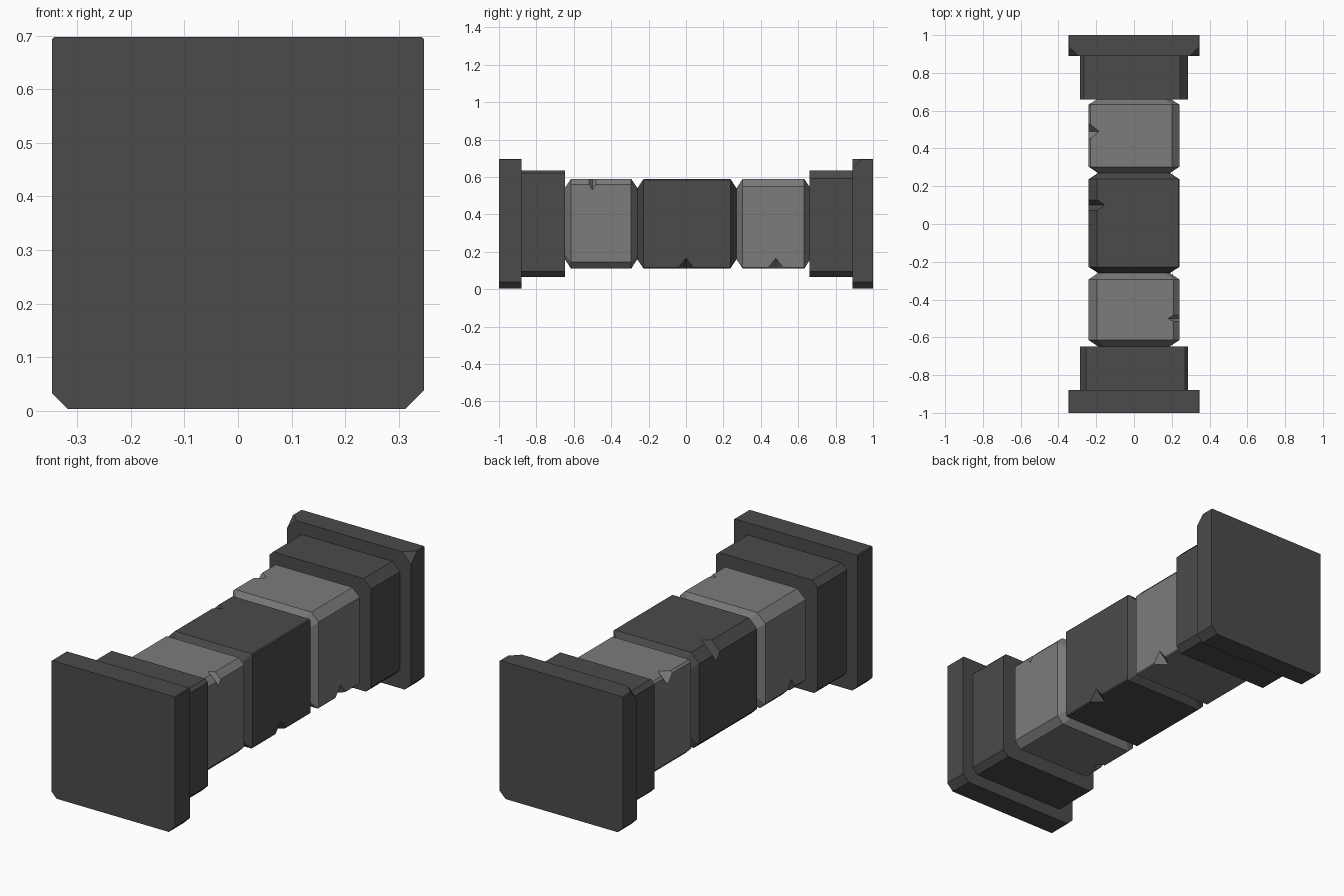
import bpy, bmesh

if "Cube" in bpy.data.objects:
    bpy.data.objects.remove(bpy.data.objects["Cube"])

def material(name, v):
    m = bpy.data.materials.new(name)
    m.diffuse_color = (v, v, v, 1)
    m.use_nodes = True
    m.node_tree.nodes["Principled BSDF"].inputs["Base Color"].default_value = m.diffuse_color
    return m

DARK = material("dark_stone", 0.07)
LIGHT = material("light_stone", 0.2)
CZ = 0.35  # height of the long axis

def section(h, cuts):
    """Square outline; cuts = chamfers at top right, top left, bottom left, bottom right."""
    pts = []
    for (sx, sz), c in zip(((1, 1), (-1, 1), (-1, -1), (1, -1)), cuts):
        pair = [(sx * h, sz * (h - c)), (sx * (h - c), sz * h)]
        pts += pair if sx * sz > 0 else pair[::-1]
    return pts

def stone(name, y0, y1, h, cuts, mat, end=None):
    """Loft a chamfered square along y; end = (length, inset) of the end chamfers."""
    rings = [(y0, 0), (y1, 0)]
    if end:
        d, i = end
        rings = [(y0, i), (y0 + d, 0), (y1 - d, 0), (y1, i)]
    bm = bmesh.new()
    loops = []
    for y, inset in rings:
        s = (h - inset) / h
        loops.append([bm.verts.new((x * s, y, CZ + z * s)) for x, z in section(h, cuts)])
    for a, b in zip(loops, loops[1:]):
        for k in range(8):
            n = (k + 1) % 8
            bm.faces.new((a[k], a[n], b[n], b[k]))
    bm.faces.new(loops[0])
    bm.faces.new(loops[-1])
    bmesh.ops.recalc_face_normals(bm, faces=bm.faces)
    me = bpy.data.meshes.new(name)
    bm.to_mesh(me)
    bm.free()
    ob = bpy.data.objects.new(name, me)
    bpy.context.collection.objects.link(ob)
    me.materials.append(mat)
    return ob

def chip(ob, x, y, z, r=(0.075, 0.05, 0.075)):
    """Knock a V-shaped chip out of an edge with an octahedral cutter."""
    bm = bmesh.new()
    p = [[bm.verts.new([x, y, z][:k] + [[x, y, z][k] + s * r[k]] + [x, y, z][k + 1:])
          for s in (-1, 1)] for k in range(3)]
    for i in (0, 1):
        for j in (0, 1):
            for k in (0, 1):
                bm.faces.new((p[0][i], p[1][j], p[2][k]))
    bmesh.ops.recalc_face_normals(bm, faces=bm.faces)
    me = bpy.data.meshes.new("chip_cutter")
    bm.to_mesh(me)
    bm.free()
    me.materials.append(ob.data.materials[0])
    cutter = bpy.data.objects.new("chip_cutter", me)
    cutter.hide_render = True
    bpy.context.collection.objects.link(cutter)
    mod = ob.modifiers.new("chip", 'BOOLEAN')
    mod.operation, mod.solver, mod.object = 'DIFFERENCE', 'EXACT', cutter
    bpy.context.view_layer.objects.active = ob
    bpy.ops.object.modifier_apply(modifier=mod.name)
    bpy.data.objects.remove(cutter)

# End slabs
stone("front_slab", -1.0, -0.88, 0.347, (0.004, 0.004, 0.03, 0.035), DARK)
back = stone("back_slab", 0.89, 1.0, 0.347, (0.004, 0.004, 0.03, 0.035), DARK)
for sx in (-1, 1):
    chip(back, sx * 0.347, 0.89, 0.697, (0.05, 0.05, 0.05))

# Stepped collars
stone("front_collar", -0.88, -0.648, 0.285, (0.015, 0.03, 0.02, 0.03), DARK)
stone("back_collar", 0.66, 0.89, 0.285, (0.042, 0.02, 0.02, 0.03), DARK)

# Shaft blocks with chamfered ends
END = (0.033, 0.05)
front = stone("front_block", -0.648, -0.26, 0.24, (0.03, 0.045, 0.03, 0.035), LIGHT, END)
middle = stone("middle_block", -0.26, 0.27, 0.24, (0.005, 0.045, 0.03, 0.005), DARK, END)
rear = stone("back_block", 0.27, 0.665, 0.24, (0.04, 0.01, 0.03, 0.005), LIGHT, END)

# Chips along the block edges
TOP, BOTTOM, S = 0.59, 0.11, 0.24
SMALL = (0.055, 0.045, 0.055)
chip(front, S, -0.5, TOP, (0.06, 0.035, 0.06))
chip(front, -S, -0.5, BOTTOM)
chip(middle, -S, 0.1, TOP, (0.085, 0.06, 0.085))
chip(middle, S, 0.0, BOTTOM, SMALL)
chip(rear, -S, 0.49, TOP, SMALL)
chip(rear, S, 0.48, BOTTOM, SMALL)
